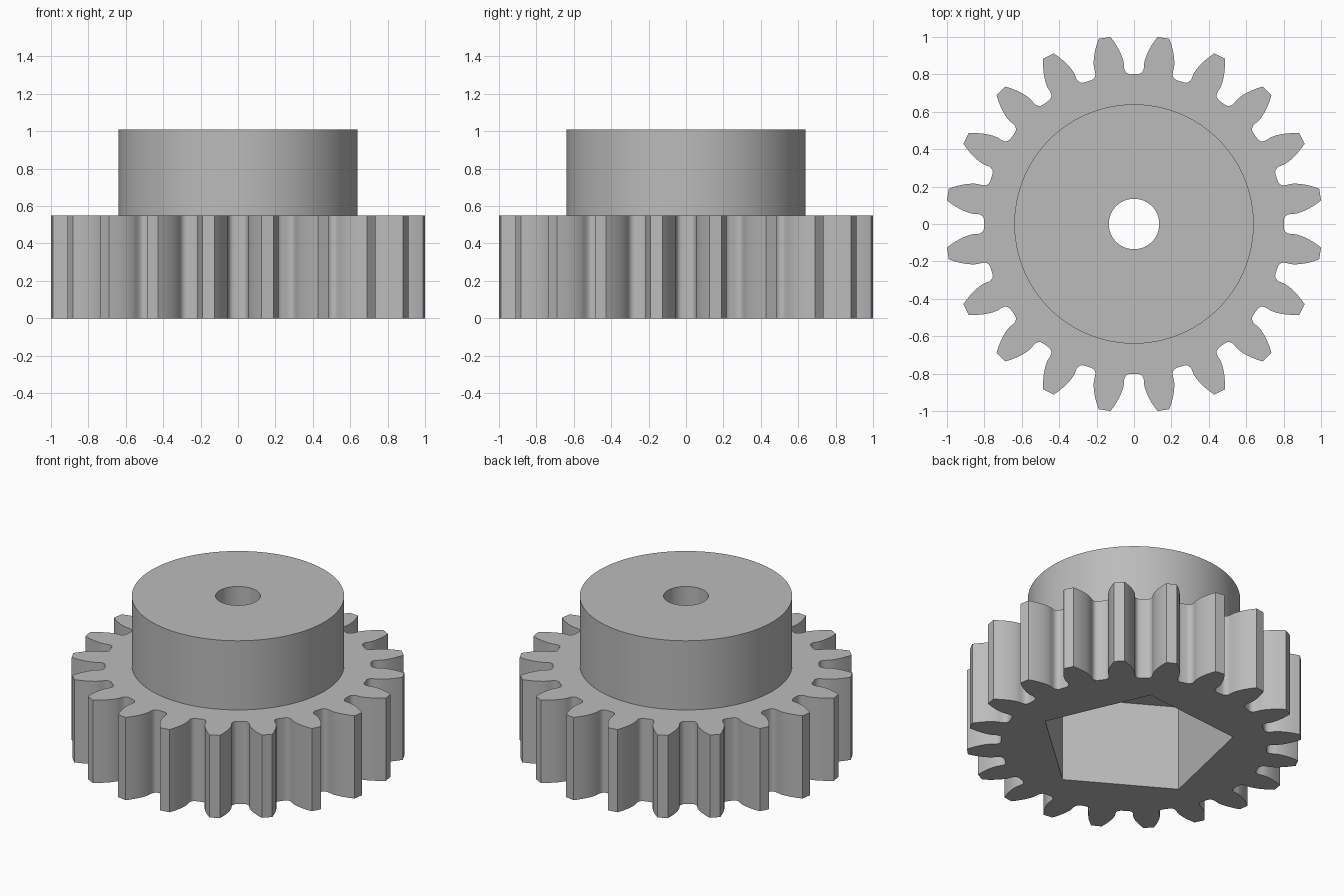
import bpy
import bmesh
from math import cos, sin, tan, pi, radians, acos, sqrt

cube = bpy.data.objects.get("Cube")
if cube:
    bpy.data.objects.remove(cube, do_unlink=True)

TEETH = 20
TIP_R = 1.008
ROOT_R = 0.802
PITCH_R = TIP_R * TEETH / (TEETH + 2)
BASE_R = PITCH_R * cos(radians(20))
GEAR_H, HUB_TOP, POCKET_H = 0.55, 1.01, 0.57

# Single grey material
grey = bpy.data.materials.new("plain_grey")
grey.use_nodes = True
colour = (0.5, 0.5, 0.5, 1)
grey.diffuse_color = colour
grey.node_tree.nodes["Principled BSDF"].inputs["Base Color"].default_value = colour


def prism(name, outline, z0, z1):
    """Extrude a closed xy outline from z0 to z1."""
    bm = bmesh.new()
    face = bm.faces.new([bm.verts.new((x, y, z0)) for x, y in outline])
    result = bmesh.ops.extrude_face_region(bm, geom=[face])
    for v in result["geom"]:
        if isinstance(v, bmesh.types.BMVert):
            v.co.z = z1
    bmesh.ops.recalc_face_normals(bm, faces=bm.faces)
    mesh = bpy.data.meshes.new(name)
    bm.to_mesh(mesh)
    bm.free()
    mesh.materials.append(grey)
    obj = bpy.data.objects.new(name, mesh)
    bpy.context.collection.objects.link(obj)
    return obj


def ring(radius, sides, start=0.0):
    angles = [start + 2 * pi * i / sides for i in range(sides)]
    return [(radius * cos(a), radius * sin(a)) for a in angles]


def involute(angle):
    return tan(angle) - angle


def half_tooth():
    """Radius and half angle pairs, from the root fillet to the tip."""
    base_half = pi / (2 * TEETH) + involute(radians(20))
    points = [(ROOT_R, radians(7.7)), (0.804, radians(6.8)),
              (0.811, radians(6.05)), (0.822, radians(5.55)),
              (0.837, base_half)]
    steps = 8
    for i in range(steps + 1):
        # Even spacing of the roll angle gives a smooth flank
        r = BASE_R + (TIP_R - BASE_R) * (i / steps) ** 1.4
        points.append((r, base_half - involute(acos(min(1, BASE_R / r)))))
    return points


def gear_outline():
    half = half_tooth()
    profile = [(r, -a) for r, a in half] + [(r, a) for r, a in reversed(half)]
    outline = []
    for k in range(TEETH):
        centre = 2 * pi * (k + 0.5) / TEETH
        outline += [(r * cos(centre + a), r * sin(centre + a)) for r, a in profile]
    return outline


def combine(target, tool, operation):
    mod = target.modifiers.new(operation.lower(), "BOOLEAN")
    mod.operation = operation
    mod.solver = "EXACT"
    mod.object = tool
    bpy.ops.object.select_all(action="DESELECT")
    bpy.context.view_layer.objects.active = target
    target.select_set(True)
    bpy.ops.object.modifier_apply(modifier=mod.name)
    bpy.data.objects.remove(tool, do_unlink=True)


# Toothed wheel with a raised hub
gear = prism("gear_wheel", gear_outline(), 0, GEAR_H)
combine(gear, prism("hub", ring(0.64, 96), 0.2, HUB_TOP), "UNION")

# Five-sided pocket underneath and round bore through the hub
pocket = prism("pocket_cutter", ring(0.603, 5, radians(59.5)), -0.2, POCKET_H)
combine(gear, pocket, "DIFFERENCE")
combine(gear, prism("bore_cutter", ring(0.135, 48), 0.3, 1.3), "DIFFERENCE")

bpy.ops.object.shade_smooth_by_angle(angle=radians(30))
